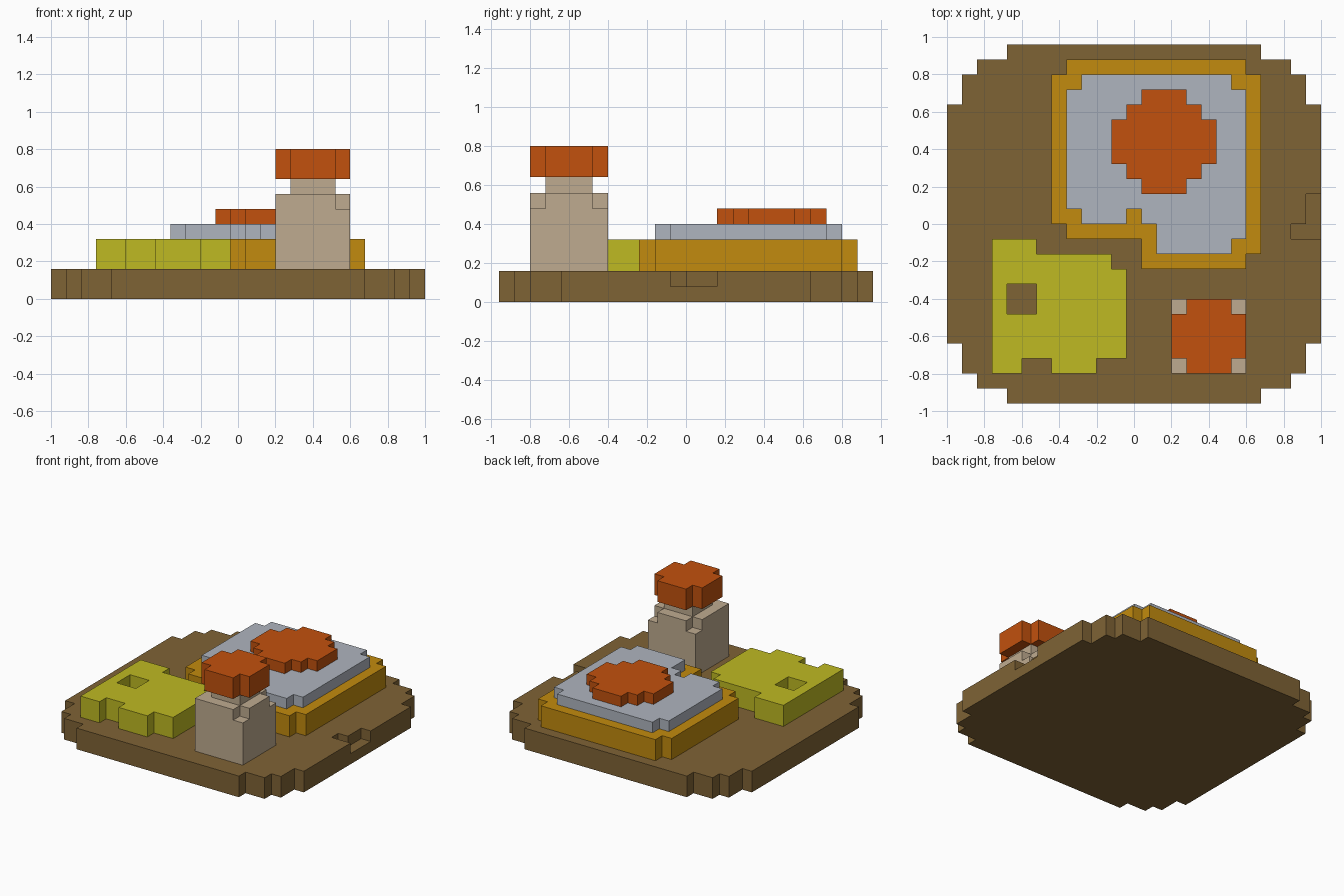
import bpy, bmesh

cube = bpy.data.objects.get("Cube")
if cube:
    bpy.data.objects.remove(cube, do_unlink=True)


def material(name, hex_code):
    """Flat material from an sRGB hex colour, stored as linear values."""
    srgb = [int(hex_code[i:i + 2], 16) / 255 for i in (0, 2, 4)]
    col = [c / 12.92 if c <= 0.04045 else ((c + 0.055) / 1.055) ** 2.4 for c in srgb] + [1]
    m = bpy.data.materials.new(name)
    m.diffuse_color = col
    m.use_nodes = True
    bsdf = m.node_tree.nodes["Principled BSDF"]
    bsdf.inputs["Base Color"].default_value = col
    bsdf.inputs["Roughness"].default_value = 0.9
    return m


WOOD = material("wood brown", "7F6335")
TOAST = material("toast orange", "C28B0E")
WHITE = material("egg white grey", "AFB5BF")
RED = material("burnt orange", "C2510D")
GREEN = material("leaf green", "BFBA22")
TAN = material("shaker tan", "BFAB90")


def prism(name, outline, z0, z1, mat=None):
    """Extrude a flat outline from z0 up to z1."""
    bm = bmesh.new()
    base = bm.faces.new([bm.verts.new((x, y, z0)) for x, y in outline])
    top = bmesh.ops.extrude_face_region(bm, geom=[base], use_keep_orig=True)["geom"]
    bmesh.ops.translate(bm, vec=(0, 0, z1 - z0),
                        verts=[g for g in top if isinstance(g, bmesh.types.BMVert)])
    bmesh.ops.recalc_face_normals(bm, faces=bm.faces)
    mesh = bpy.data.meshes.new(name)
    bm.to_mesh(mesh)
    bm.free()
    ob = bpy.data.objects.new(name, mesh)
    bpy.context.collection.objects.link(ob)
    if mat:
        mesh.materials.append(mat)
    return ob


def rect(x0, x1, y0, y1):
    return [(x0, y0), (x1, y0), (x1, y1), (x0, y1)]


def four_way(cx, cy, quarter):
    """Mirror a stepped quarter outline (right side to top) around a centre."""
    half = quarter + [(-x, y) for x, y in reversed(quarter)]
    full = half + [(-x, -y) for x, y in half]
    return [(cx + x, cy + y) for x, y in full]


def cut(ob, outline, z0, z1):
    """Subtract a prism from an object and discard the cutter."""
    cutter = prism("cutter", outline, z0, z1)
    cutter.hide_render = True
    mod = ob.modifiers.new("cut", 'BOOLEAN')
    mod.operation, mod.solver, mod.object = 'DIFFERENCE', 'EXACT', cutter
    bpy.context.view_layer.update()
    dg = bpy.context.evaluated_depsgraph_get()
    mesh = bpy.data.meshes.new_from_object(ob.evaluated_get(dg))
    ob.modifiers.clear()
    ob.data = mesh
    bpy.data.objects.remove(cutter, do_unlink=True)


# Serving board with an L-shaped chip in its right edge
board = prism("board", four_way(0, 0, [
    (1, .64), (.92, .64), (.92, .8), (.84, .8), (.84, .88), (.68, .88), (.68, .96)]),
    0, .16, WOOD)
cut(board, [(.84, -.08), (1.1, -.08), (1.1, .16), (.92, .16), (.92, 0), (.84, 0)], .08, .3)

# Toast slice
prism("toast", [
    (-.36, .88), (-.36, .80), (-.44, .80), (-.44, 0), (-.36, 0), (-.36, -.08),
    (.04, -.08), (.04, -.24), (.60, -.24), (.60, -.16), (.68, -.16), (.68, .80),
    (.60, .80), (.60, .88)], .16, .32, TOAST)

# Fried egg: white and yolk
prism("egg_white", [
    (-.28, .80), (-.28, .72), (-.36, .72), (-.36, .08), (-.28, .08), (-.28, 0),
    (-.04, 0), (-.04, .08), (.04, .08), (.04, 0), (.12, 0), (.12, -.16),
    (.52, -.16), (.52, -.08), (.60, -.08), (.60, .72), (.52, .72), (.52, .80)],
    .32, .40, WHITE)
prism("egg_yolk", four_way(.16, .44, [
    (.28, .12), (.20, .12), (.20, .20), (.12, .20), (.12, .28)]), .40, .48, RED)

# Green leaf with a square hole
leaf = prism("leaf", [
    (-.76, -.08), (-.76, -.80), (-.60, -.80), (-.60, -.72), (-.44, -.72), (-.44, -.80),
    (-.20, -.80), (-.20, -.72), (-.04, -.72), (-.04, -.24), (-.12, -.24), (-.12, -.16),
    (-.52, -.16), (-.52, -.08)], .16, .32, GREEN)
cut(leaf, rect(-.68, -.52, -.48, -.32), .1, .4)

# Shaker: body with three chipped corners, neck and cap
body = prism("shaker_body", rect(.20, .60, -.80, -.40), .16, .56, TAN)
for x0, x1, y0, y1 in ((.52, .7, -.9, -.72), (.52, .7, -.48, -.3), (.1, .28, -.48, -.3)):
    cut(body, rect(x0, x1, y0, y1), .48, .7)
prism("shaker_neck", rect(.28, .52, -.72, -.48), .56, .64, TAN)
prism("shaker_cap", four_way(.40, -.60, [(.20, .12), (.12, .12), (.12, .20)]), .64, .80, RED)
